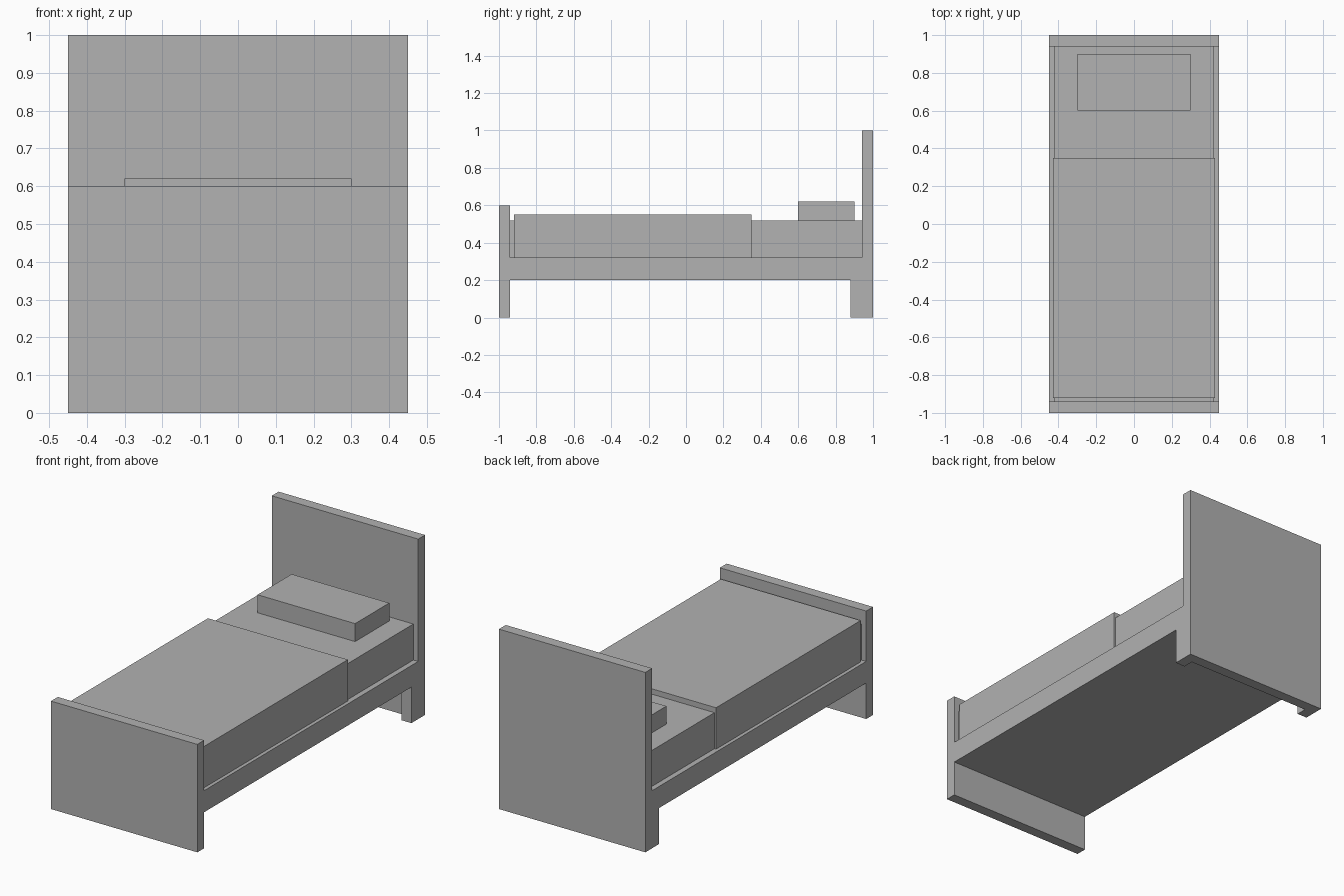
import bpy

if "Cube" in bpy.data.objects:
    bpy.data.objects.remove(bpy.data.objects["Cube"])

grey = bpy.data.materials.new("plain_grey")
grey.diffuse_color = (0.445, 0.445, 0.445, 1)
grey.use_nodes = True
grey.node_tree.nodes["Principled BSDF"].inputs["Base Color"].default_value = grey.diffuse_color


def box(name, x, y, z):
    """Box from (min, max) ranges on each axis."""
    ranges = (x, y, z)
    bpy.ops.mesh.primitive_cube_add(size=1, location=[(a + b) / 2 for a, b in ranges])
    ob = bpy.context.object
    ob.name = ob.data.name = name
    for v in ob.data.vertices:
        for i, (a, b) in enumerate(ranges):
            v.co[i] *= b - a
    ob.data.materials.append(grey)
    return ob


W = 0.45  # half width of the frame

# Frame
box("headboard", (-W, W), (0.94, 1.0), (0, 1.0))
box("footboard", (-W, W), (-1.0, -0.94), (0, 0.6))
box("bed_base", (-W, W), (-0.94, 0.94), (0.2, 0.32))

# Short legs in front of the headboard
box("back_leg_left", (-W, -W + 0.06), (0.88, 0.94), (0, 0.2))
box("back_leg_right", (W - 0.06, W), (0.88, 0.94), (0, 0.2))

# Bedding
box("mattress", (-0.42, 0.42), (-0.94, 0.94), (0.32, 0.52))
box("blanket", (-0.43, 0.43), (-0.92, 0.35), (0.32, 0.55))
box("pillow", (-0.3, 0.3), (0.6, 0.9), (0.52, 0.62))
